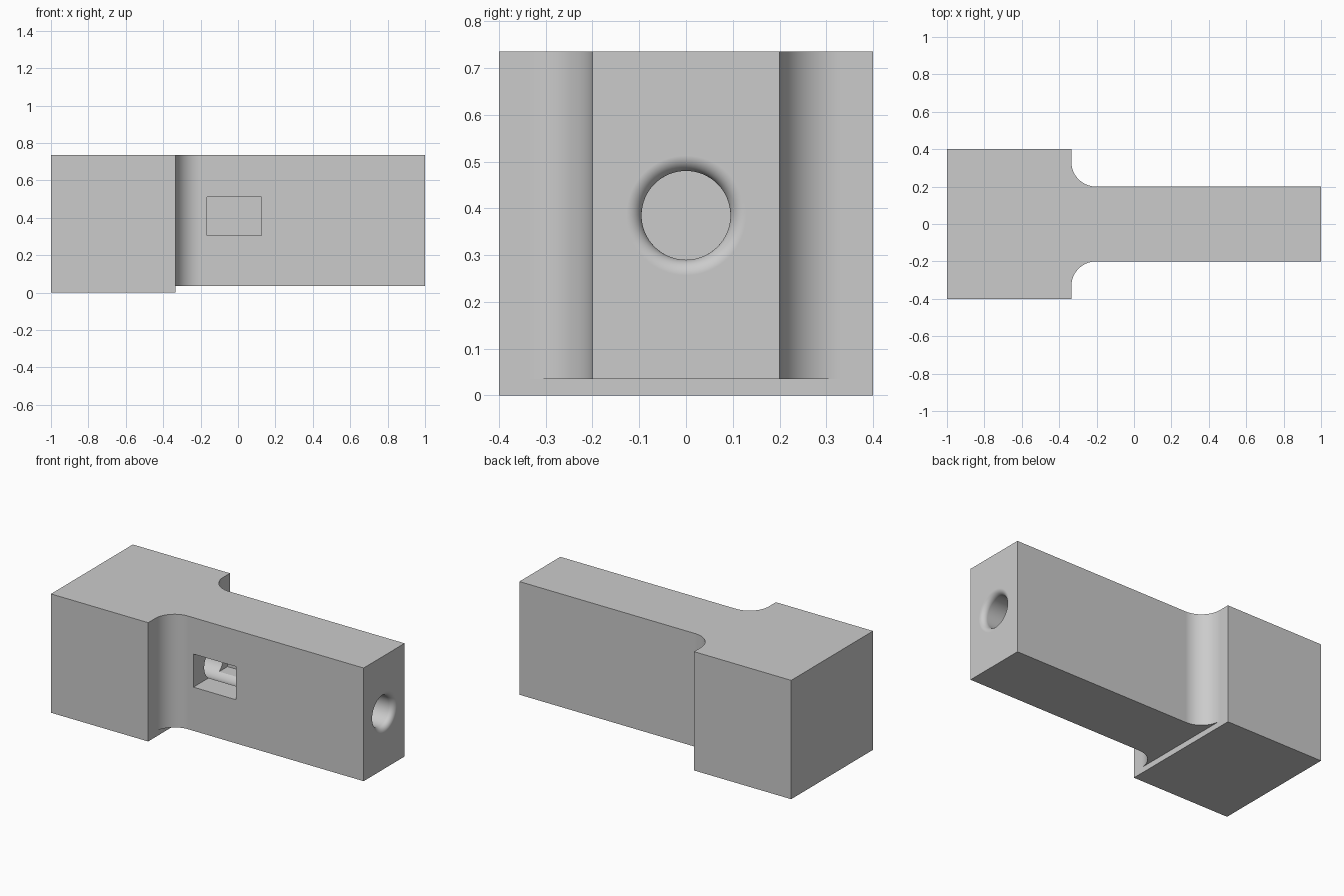
import bpy, bmesh, math

cube = bpy.data.objects.get("Cube")
if cube:
    bpy.data.objects.remove(cube, do_unlink=True)

steel = bpy.data.materials.new("plain grey")
steel.use_nodes = True
grey = (0.6, 0.6, 0.6, 1)
steel.diffuse_color = grey
steel.node_tree.nodes["Principled BSDF"].inputs["Base Color"].default_value = grey

HEAD_X, TOP, STEP = -0.335, 0.735, 0.035
HEAD_Y, SHANK_Y, FILLET = 0.4, 0.2, 0.133
BORE_R, BORE_Z, LIP = 0.095, 0.385, 0.033


def make_object(name, bm):
    bmesh.ops.recalc_face_normals(bm, faces=bm.faces)
    mesh = bpy.data.meshes.new(name)
    bm.to_mesh(mesh)
    bm.free()
    mesh.materials.append(steel)
    obj = bpy.data.objects.new(name, mesh)
    bpy.context.collection.objects.link(obj)
    return obj


def prism(name, outline, z0, z1):
    bm = bmesh.new()
    face = bm.faces.new([bm.verts.new((x, y, z0)) for x, y in outline])
    new = bmesh.ops.extrude_face_region(bm, geom=[face])["geom"]
    bmesh.ops.translate(bm, vec=(0, 0, z1 - z0),
                        verts=[v for v in new if isinstance(v, bmesh.types.BMVert)])
    return make_object(name, bm)


def box(name, x0, x1, y0, y1, z0, z1):
    return prism(name, [(x0, y0), (x1, y0), (x1, y1), (x0, y1)], z0, z1)


def arc(cx, cy, r, a0, a1, n):
    angles = [math.radians(a0 + (a1 - a0) * i / n) for i in range(n + 1)]
    return [(cx + r * math.cos(a), cy + r * math.sin(a)) for a in angles]


# Wide head and narrow shank joined by concave fillets
half = [(-1, HEAD_Y), (HEAD_X, HEAD_Y)]
half += arc(HEAD_X + FILLET, SHANK_Y + FILLET, FILLET, 180, 270, 20)
half += [(1, SHANK_Y)]
body = prism("body", half + [(x, -y) for x, y in reversed(half)], 0, TOP)

# Shallow step under the shank
step = box("step_cutter", HEAD_X, 1.2, -0.6, 0.6, -0.2, STEP)

# Rectangular pocket in the front side
pocket = box("pocket_cutter", -0.165, 0.125, -0.4, 0.133, 0.305, 0.51)

# Lengthwise blind bore with a rounded mouth
profile = [(-0.5, 0), (-0.5, BORE_R)]
profile += arc(1 - LIP, BORE_R + LIP, LIP, 270, 360, 10)
profile += [(1.1, BORE_R + LIP), (1.1, 0)]
bm = bmesh.new()
verts = [bm.verts.new((x, 0, BORE_Z + r)) for x, r in profile]
edges = [bm.edges.new(pair) for pair in zip(verts, verts[1:])]
bmesh.ops.spin(bm, geom=verts + edges, cent=(0, 0, BORE_Z), axis=(1, 0, 0),
               angle=math.tau, steps=64, use_merge=True)
bmesh.ops.remove_doubles(bm, verts=bm.verts, dist=1e-5)
bore = make_object("bore_cutter", bm)

# Cut the openings, then discard the cutters
bpy.ops.object.select_all(action="DESELECT")
bpy.context.view_layer.objects.active = body
body.select_set(True)
for cutter in (step, pocket, bore):
    cutter.hide_render = True
    mod = body.modifiers.new(cutter.name, "BOOLEAN")
    mod.operation, mod.solver, mod.object = "DIFFERENCE", "EXACT", cutter
    bpy.ops.object.modifier_apply(modifier=mod.name)
    bpy.data.objects.remove(cutter, do_unlink=True)

# Smooth curves, crisp edges and flat sides
bpy.ops.object.shade_smooth_by_angle(angle=math.radians(30))
weighted = body.modifiers.new("flat_sides", "WEIGHTED_NORMAL")
weighted.keep_sharp = True
